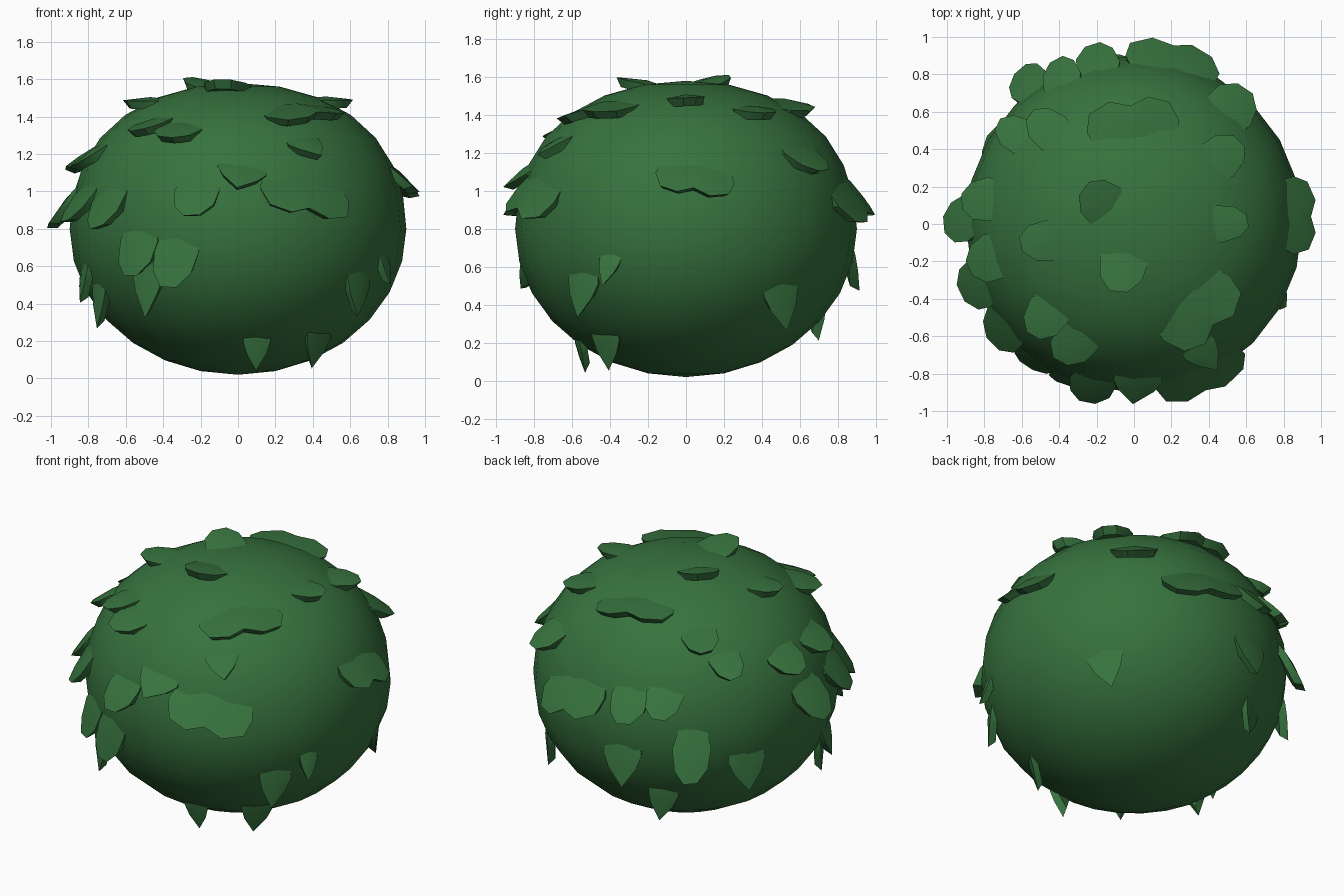
import bpy, bmesh, math, random
from mathutils import Vector

if "Cube" in bpy.data.objects:
    bpy.data.objects.remove(bpy.data.objects["Cube"])

random.seed(4)
C = Vector((0, 0, 0.8))            # body centre
R = Vector((0.9, 0.9, 0.78))       # body radii

green = bpy.data.materials.new("leaf green")
green.diffuse_color = (0.038, 0.17, 0.048, 1)
green.use_nodes = True
green.node_tree.nodes["Principled BSDF"].inputs["Base Color"].default_value = green.diffuse_color


def body_point(s):
    """Point on the body for a unit direction; shoulders are slightly fuller than an ellipsoid."""
    k = 1 + .12 * max(0, s.z) ** 2
    return C + Vector((s.x * R.x * k, s.y * R.y * k, s.z * R.z))


def finish(name, bm, angle):
    bmesh.ops.recalc_face_normals(bm, faces=bm.faces)
    me = bpy.data.meshes.new(name)
    bm.to_mesh(me)
    bm.free()
    me.materials.append(green)
    ob = bpy.data.objects.new(name, me)
    bpy.context.collection.objects.link(ob)
    bpy.ops.object.select_all(action='DESELECT')
    ob.select_set(True)
    bpy.context.view_layer.objects.active = ob
    bpy.ops.object.shade_smooth_by_angle(angle=math.radians(angle))


# Rounded bush body
bm = bmesh.new()
bmesh.ops.create_uvsphere(bm, u_segments=24, v_segments=14, radius=1)
for v in bm.verts:
    v.co = body_point(v.co)
finish("bush_body", bm, 60)

# Leaf outlines: side, length (tip at +0.5)
SHAPES = {
    "round": [(-.25, -.5), (-.5, 0), (-.4, .32), (-.15, .5), (.2, .47), (.45, .25), (.5, -.05), (.25, -.5)],
    "point": [(-.3, -.5), (-.5, -.02), (-.36, .2), (0, .5), (.36, .2), (.5, -.02), (.3, -.5)],
    "lobe": [(-.35, -.5), (-.5, .1), (-.42, .4), (-.2, .5), (0, .38), (.22, .5), (.45, .38), (.5, .1), (.35, -.5)],
}


def add_leaf(bm, p, kind, w, l, flare=0.07):
    """Thick leaf with buried root, hanging down the body and flaring out at the tip."""
    n = Vector(((p[i] - C[i]) / R[i] ** 2 for i in range(3))).normalized()
    side = Vector((0, 0, 1)).cross(n).normalized()
    down = side.cross(n).normalized()
    if down.z > 0:
        down.negate()
    if n.z < 0:                                  # low leaves hang straighter
        down = (down + Vector((0, 0, -0.5))).normalized()
    a = random.uniform(-.25, .25)
    down, side = down * math.cos(a) + side * math.sin(a), side * math.cos(a) - down * math.sin(a)
    l *= 1.05

    def place(s, t, thick):
        h = -0.07 + (flare + 0.07) * (t + .5) ** .8 - (s * w) ** 2 * .6 - thick
        return bm.verts.new(p + side * (s * w) + down * (t * l) + n * h)

    top = [place(s, t, 0) for s, t in SHAPES[kind]]
    low = [place(s * .9, t * .92, .05) for s, t in SHAPES[kind]]
    ct, cl = place(0, 0, -0.01), place(0, 0, .05)
    for i in range(len(top)):
        j = (i + 1) % len(top)
        bm.faces.new((ct, top[i], top[j]))
        bm.faces.new((cl, low[j], low[i]))
        bm.faces.new((top[i], low[i], low[j], top[j]))


def hit(cam, u, v):
    """Point on the body seen from direction cam at screen offset u, v."""
    cam = Vector(cam).normalized()
    right = Vector((1, 0, 0)) if abs(cam.z) > .99 else Vector((-cam.y, cam.x, 0)).normalized()
    o = right * u + cam.cross(right) * v
    q = Vector((o[i] / R[i] for i in range(3)))
    d = Vector((cam[i] / R[i] for i in range(3)))
    b, k = q.dot(d), d.dot(d)
    disc = max(0, b * b - k * (q.dot(q) - 1))
    return body_point((q + d * ((-b + math.sqrt(disc)) / k)).normalized())


# Leaves as seen in each view: kind, u, v (from body centre), width, length
FRONT = [("round", -.53, -.07, .24, .34), ("round", -.33, -.12, .25, .36), ("point", -.48, -.24, .2, .42),
         ("lobe", .36, .22, .52, .34),
         ("point", .02, .31, .27, .26), ("round", -.22, .2, .25, .3), ("point", .34, .46, .2, .28),
         ("round", -.69, .16, .28, .34), ("point", -.82, -.23, .14, .28), ("point", -.74, -.34, .15, .32),
         ("point", .1, -.6, .15, .24), ("point", .43, -.58, .19, .26)]
RIGHT = [("point", -.54, -.28, .2, .32), ("point", -.4, -.17, .12, .22), ("lobe", .05, .3, .42, .3),
         ("point", .5, -.34, .22, .34)]
TOP = [("round", -.41, .46, .22, .28), ("round", -.58, .45, .2, .28), ("lobe", 0, .46, .5, .3),
       ("round", -.14, .09, .25, .26), ("round", -.42, -.08, .22, .26), ("round", -.05, -.18, .26, .3),
       ("round", .42, 0, .2, .26), ("lobe", .29, -.4, .5, .36), ("round", -.43, -.44, .24, .28),
       ("round", -.29, -.58, .25, .28), ("round", .42, .32, .24, .26)]
BACK_LEFT = [("point", -.37, -.5, .25, .34), ("point", .36, -.53, .24, .32), ("point", -.13, -.72, .18, .28),
             ("round", -.32, -.16, .24, .32), ("round", -.12, -.16, .22, .28), ("round", .55, .1, .24, .28)]
VIEWS = [((0, -1, 0), FRONT), ((1, 0, 0), RIGHT), ((0, 0, 1), TOP), ((-.5, .72, .47), BACK_LEFT)]

bm = bmesh.new()
for cam, leaves in VIEWS:
    for kind, u, v, w, l in leaves:
        add_leaf(bm, hit(cam, u, v), kind, w, l)

# Leaves on the outline: kind, azimuth, height, width, length, flare
for kind, az, z, w, l, f in [("lobe", 76, 1.0, .52, .34, .08), ("round", 50, 1.2, .28, .3, .07),
                             ("round", 127, .76, .23, .34, .14), ("round", 178, .95, .26, .32, .1),
                             ("round", 201, .98, .28, .32, .08), ("round", 193, 1.22, .26, .28, .06)]:
    a, s = math.radians(az), (z - C.z) / R.z
    r = math.sqrt(1 - s * s)
    add_leaf(bm, body_point(Vector((r * math.cos(a), r * math.sin(a), s))), kind, w, l, f)
finish("leaves", bm, 35)
